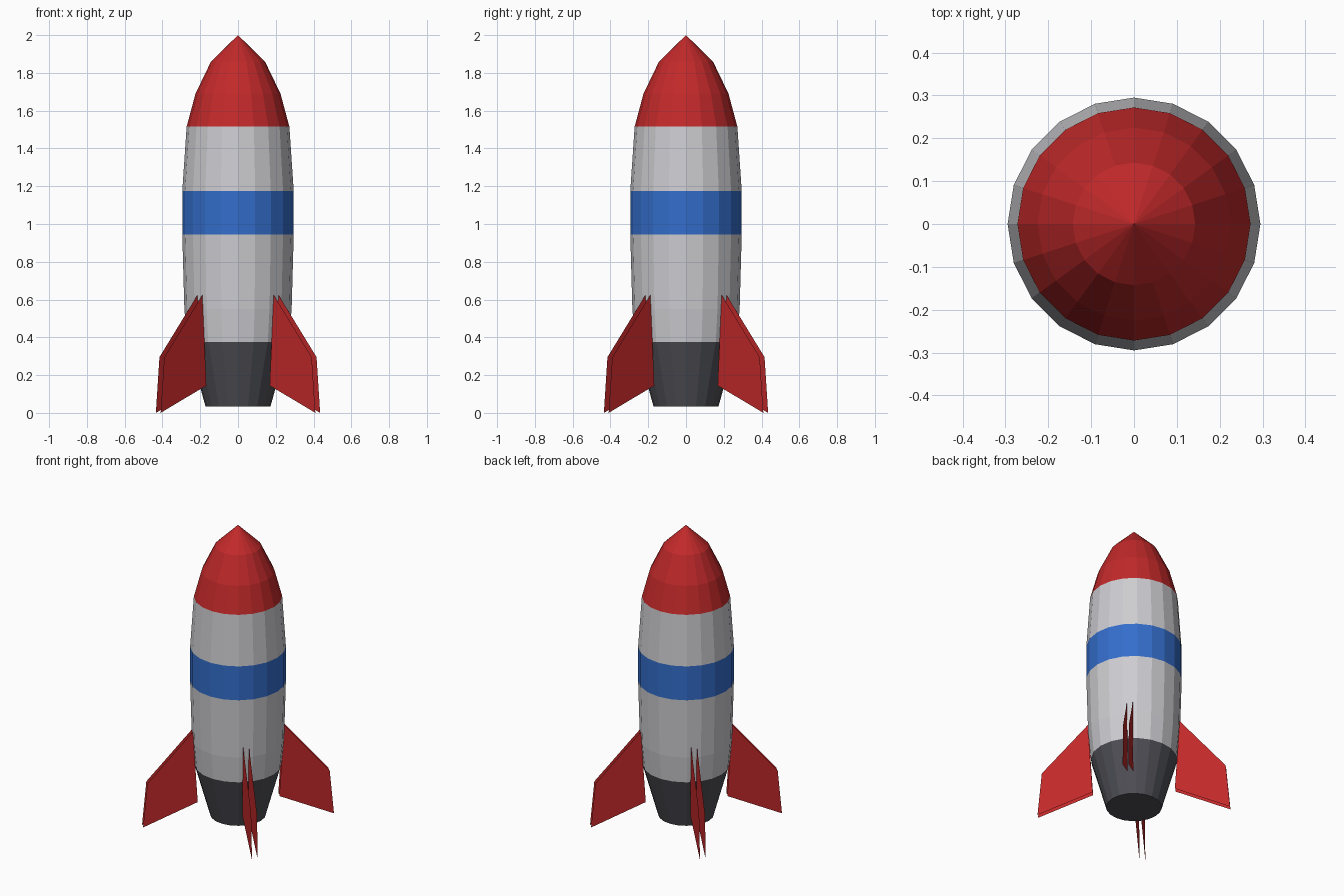
import bpy
import bmesh
import math
from mathutils import Vector

cube = bpy.data.objects.get("Cube")
if cube:
    bpy.data.objects.remove(cube, do_unlink=True)

SIDES = 20


def material(name, rgb):
    mat = bpy.data.materials.new(name)
    mat.use_nodes = True
    colour = (*rgb, 1.0)
    mat.diffuse_color = colour
    mat.node_tree.nodes["Principled BSDF"].inputs["Base Color"].default_value = colour
    return mat


red = material("red paint", (0.54, 0.022, 0.023))
white = material("pale grey paint", (0.61, 0.61, 0.64))
blue = material("blue paint", (0.034, 0.155, 0.6))
dark = material("dark metal", (0.075, 0.076, 0.09))


def finish(bm, name, mat):
    mesh = bpy.data.meshes.new(name)
    bm.to_mesh(mesh)
    bm.free()
    mesh.materials.append(mat)
    obj = bpy.data.objects.new(name, mesh)
    bpy.context.collection.objects.link(obj)
    return obj


def lathe(name, profile, mat, cap=False):
    """Turn (radius, height) points, listed bottom to top, around z."""
    bm = bmesh.new()
    rings = []
    for r, z in profile:
        if r == 0:
            rings.append([bm.verts.new((0, 0, z))] * SIDES)
        else:
            angles = [math.tau * i / SIDES for i in range(SIDES)]
            rings.append([bm.verts.new((r * math.cos(a), r * math.sin(a), z)) for a in angles])
    for low, high in zip(rings, rings[1:]):
        for i in range(SIDES):
            j = (i + 1) % SIDES
            corners = [low[i], low[j], high[j], high[i]]
            bm.faces.new(list(dict.fromkeys(corners)))
    if cap:
        bm.faces.new(rings[0][::-1])
    return finish(bm, name, mat)


# Fuselage, from the engine up to the tip
lathe("engine_nozzle", [(0.172, 0.035), (0.268, 0.375)], dark, cap=True)
lathe("lower_hull", [(0.268, 0.375), (0.284, 0.55), (0.295, 0.945)], white)
lathe("stripe_band", [(0.295, 0.945), (0.295, 1.175)], blue)
lathe("upper_hull", [(0.295, 1.175), (0.272, 1.515)], white)
lathe("nose_cone", [(0.272, 1.515), (0.225, 1.69), (0.143, 1.86), (0, 2)], red)

# Diagonal fins, each a pair of thin parallel sheets
FIN = [(0.255, 0.145), (0.597, 0.0), (0.57, 0.295), (0.285, 0.625)]
HALF_GAP = 0.018


def fin(name, angle):
    out = Vector((math.cos(angle), math.sin(angle), 0))
    side = Vector((-out.y, out.x, 0))
    bm = bmesh.new()
    for sign in (-1, 1):
        verts = [bm.verts.new(out * r + side * HALF_GAP * sign + Vector((0, 0, z)))
                 for r, z in FIN]
        bm.faces.new(verts if sign < 0 else verts[::-1])
    return finish(bm, name, red)


for i, name in enumerate(("back_left", "back_right", "front_right", "front_left")):
    fin(name + "_fin", math.pi / 4 + i * math.pi / 2)
